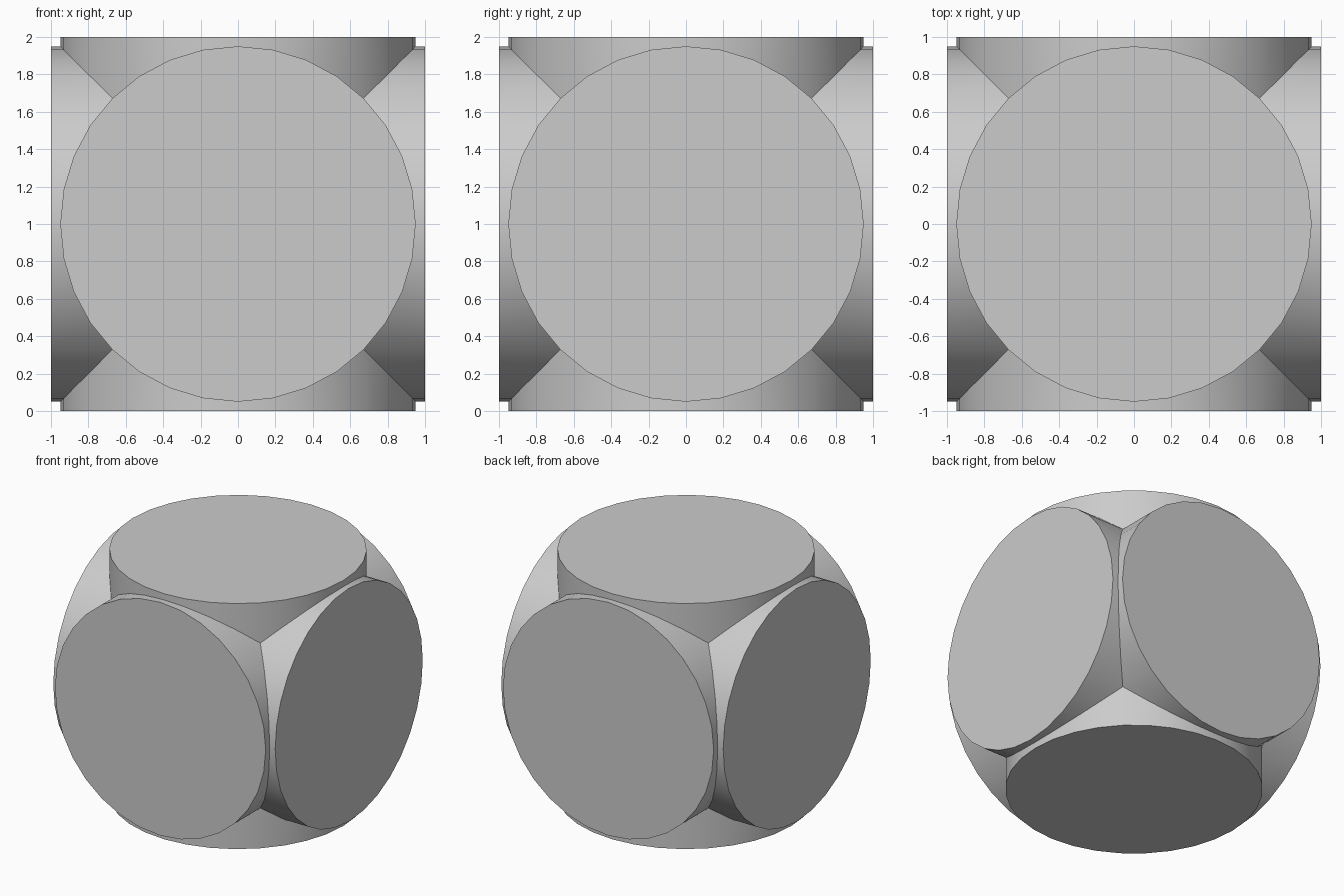
import bpy
from math import radians

RADIUS, LENGTH, SIDES = 0.95, 2.0, 32

cube = bpy.data.objects.get("Cube")
if cube:
    bpy.data.objects.remove(cube, do_unlink=True)

grey = bpy.data.materials.new("light grey")
grey.use_nodes = True
colour = (0.6, 0.6, 0.6, 1)
grey.diffuse_color = colour
grey.node_tree.nodes["Principled BSDF"].inputs["Base Color"].default_value = colour


def cylinder(name, rotation):
    bpy.ops.mesh.primitive_cylinder_add(vertices=SIDES, radius=RADIUS, depth=LENGTH,
                                        location=(0, 0, 1), rotation=rotation)
    obj = bpy.context.object
    obj.name = name
    obj.data.materials.append(grey)
    return obj


# Three equal cylinders crossing at right angles
body = cylinder("crossed_cylinders", (0, 0, 0))
arms = [cylinder("side_cylinder", (0, radians(90), 0)),
        cylinder("front_cylinder", (radians(90), 0, 0))]

# Fuse the arms into the upright cylinder
bpy.ops.object.select_all(action='DESELECT')
body.select_set(True)
bpy.context.view_layer.objects.active = body
for arm in arms:
    union = body.modifiers.new("union", 'BOOLEAN')
    union.operation = 'UNION'
    union.solver = 'EXACT'
    union.object = arm
    bpy.ops.object.modifier_apply(modifier=union.name)
    bpy.data.objects.remove(arm, do_unlink=True)

# Round walls, sharp rims and creases
bpy.ops.object.shade_smooth_by_angle(angle=radians(30))
